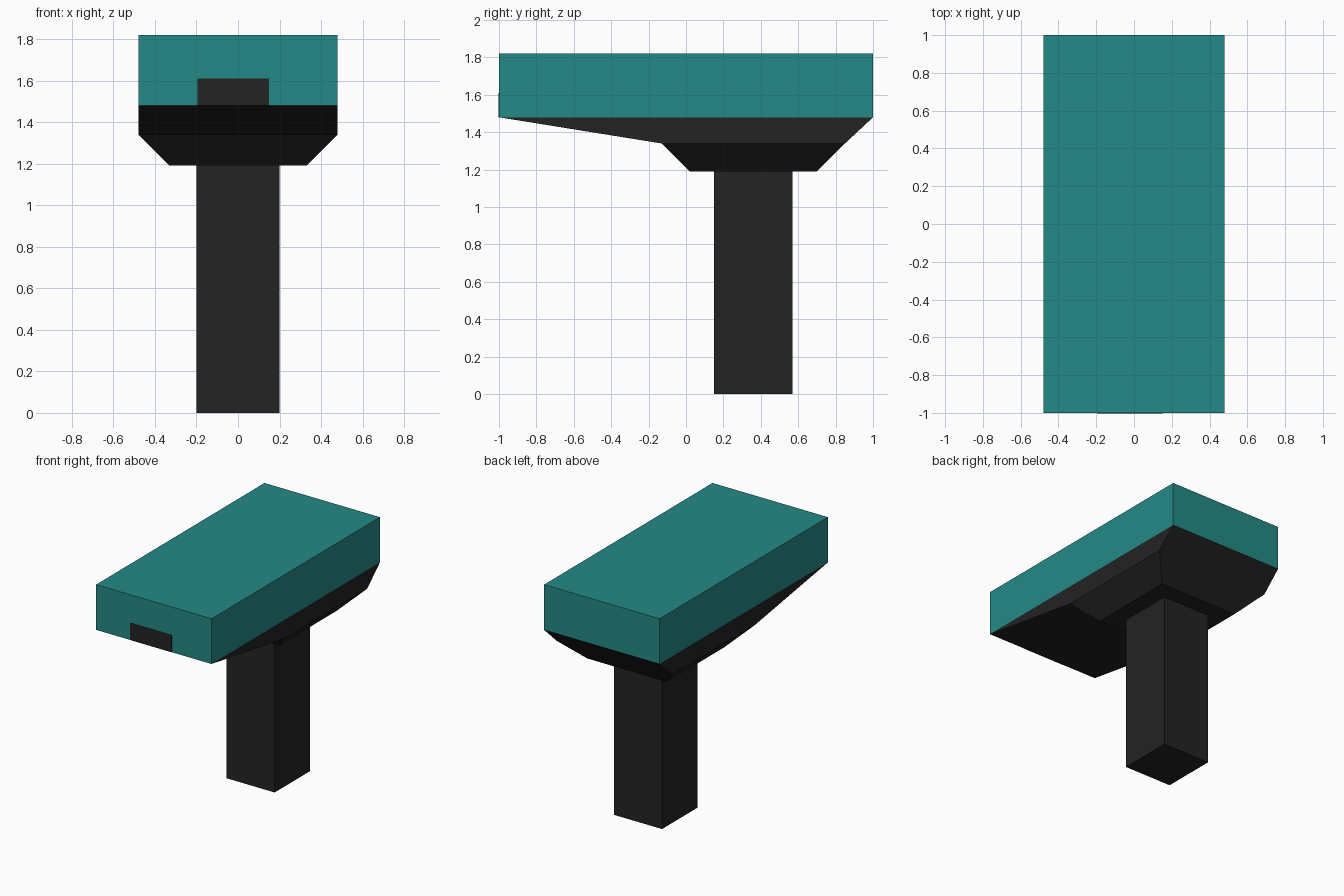
import bpy, bmesh

if "Cube" in bpy.data.objects:
    bpy.data.objects.remove(bpy.data.objects["Cube"])


def material(name, rgb):
    m = bpy.data.materials.new(name)
    m.diffuse_color = (*rgb, 1)
    m.use_nodes = True
    m.node_tree.nodes["Principled BSDF"].inputs["Base Color"].default_value = m.diffuse_color
    return m


teal = material("teal", (0.017, 0.255, 0.24))
charcoal = material("charcoal", (0.017, 0.017, 0.017))


def loft(name, rings, mat):
    """Closed solid through stacked rectangles (x0, x1, y0, y1, z), bottom to top."""
    bm = bmesh.new()
    loops = [[bm.verts.new(p) for p in ((x0, y0, z), (x1, y0, z), (x1, y1, z), (x0, y1, z))]
             for x0, x1, y0, y1, z in rings]
    bm.faces.new(loops[0][::-1])
    bm.faces.new(loops[-1])
    for a, b in zip(loops, loops[1:]):
        for i in range(4):
            j = (i + 1) % 4
            bm.faces.new((a[i], a[j], b[j], b[i]))
    bmesh.ops.recalc_face_normals(bm, faces=bm.faces)
    mesh = bpy.data.meshes.new(name)
    bm.to_mesh(mesh)
    bm.free()
    mesh.materials.append(mat)
    ob = bpy.data.objects.new(name, mesh)
    bpy.context.collection.objects.link(ob)
    return ob


# Square post
loft("post", [(-0.2, 0.2, 0.15, 0.57, 0), (-0.2, 0.2, 0.15, 0.57, 1.19)], charcoal)

# Tapered underside: bevelled foot, then a long slope to the front
loft("tapered_base", [(-0.33, 0.33, 0.02, 0.70, 1.19),
                      (-0.48, 0.48, -0.13, 0.85, 1.34),
                      (-0.48, 0.48, -1, 1, 1.48)], charcoal)

# Top slab
loft("top_slab", [(-0.48, 0.48, -1, 1, 1.48), (-0.48, 0.48, -1, 1, 1.82)], teal)

# Dark panel on the front of the slab
loft("front_panel", [(-0.195, 0.15, -1.002, -0.998, 1.48),
                     (-0.195, 0.15, -1.002, -0.998, 1.61)], charcoal)
